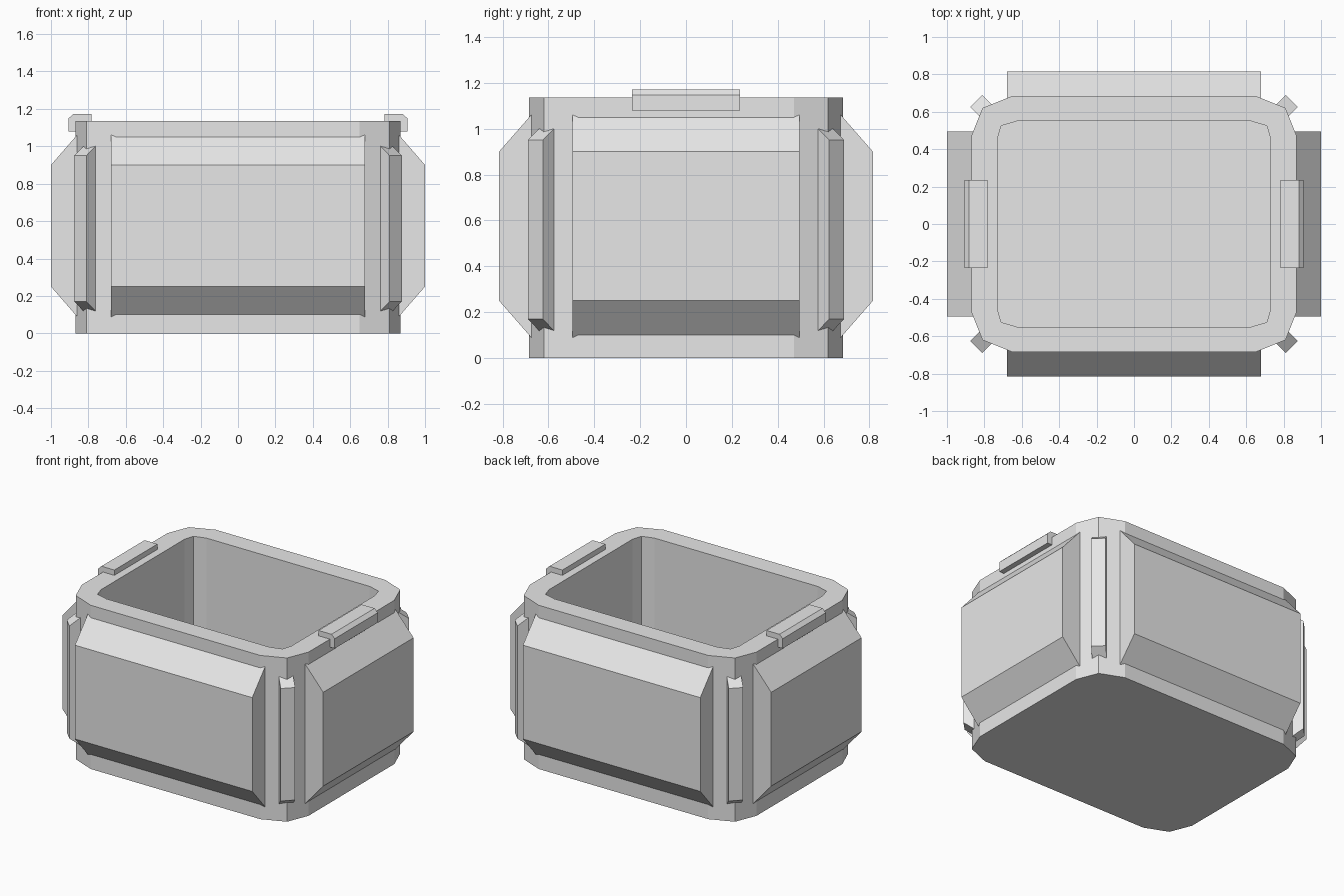
import bpy, bmesh
from math import atan2
from mathutils import Matrix, Vector

if "Cube" in bpy.data.objects:
    bpy.data.objects.remove(bpy.data.objects["Cube"], do_unlink=True)

grey = bpy.data.materials.new("light_grey")
grey.use_nodes = True
grey.diffuse_color = (0.8, 0.8, 0.8, 1)
grey.node_tree.nodes["Principled BSDF"].inputs["Base Color"].default_value = (0.8, 0.8, 0.8, 1)


def finish(name, bm, matrix=None):
    bmesh.ops.recalc_face_normals(bm, faces=bm.faces)
    mesh = bpy.data.meshes.new(name)
    bm.to_mesh(mesh)
    bm.free()
    mesh.materials.append(grey)
    obj = bpy.data.objects.new(name, mesh)
    bpy.context.collection.objects.link(obj)
    if matrix:
        obj.matrix_world = matrix
    return obj


def loft(name, rings, matrix=None):
    """Join rings of equal length and cap both ends."""
    bm = bmesh.new()
    loops = [[bm.verts.new(p) for p in ring] for ring in rings]
    n = len(loops[0])
    for a, b in zip(loops, loops[1:]):
        for i in range(n):
            j = (i + 1) % n
            bm.faces.new((a[i], a[j], b[j], b[i]))
    bm.faces.new(loops[0])
    bm.faces.new(loops[-1])
    return finish(name, bm, matrix)


def outline(corner, z):
    """Mirror the points of one corner into a full closed outline."""
    back = corner[::-1]
    pts = corner + [(-x, y) for x, y in back]
    pts += [(-x, -y) for x, y in corner] + [(x, -y) for x, y in back]
    return [(x, y, z) for x, y in pts]


def prism(name, profile, half_width, direction, centre=(0, 0)):
    """Extrude an (outward, height) profile sideways and face it in a direction."""
    rings = [[(out, side, z) for out, z in profile] for side in (-half_width, half_width)]
    turn = Matrix.Rotation(atan2(direction[1], direction[0]), 4, "Z")
    return loft(name, rings, Matrix.Translation(Vector((*centre, 0))) @ turn)


# Open container with chamfered corners
HEIGHT = 1.135
outer = [(0.87, 0.47), (0.81, 0.62), (0.65, 0.685)]
inner = [(0.73, 0.455), (0.71, 0.525), (0.625, 0.55)]
loft("container", [outline(outer, 0), outline(outer, HEIGHT),
                   outline(inner, HEIGHT), outline(inner, 0.13)])

# Raised wall panels with sloped top and bottom
end_profile = [(0.8, 0.02), (1.0, 0.25), (1.0, 0.9), (0.8, 1.13)]
long_profile = [(0.64, 0.05), (0.815, 0.25), (0.815, 0.9), (0.64, 1.1)]
for side, sign in (("left", 1), ("right", -1)):
    prism(side + "_panel", end_profile, 0.495, (sign, 0))
for side, sign in (("back", 1), ("front", -1)):
    prism(side + "_panel", long_profile, 0.68, (0, sign))

# Diagonal corner ribs
rib_profile = [(-0.15, 0.06), (0, 0.17), (0, 0.95), (-0.15, 1.06)]
for side, sx in (("left", 1), ("right", -1)):
    for end, sy in (("back", 1), ("front", -1)):
        prism(f"{end}_{side}_corner_rib", rib_profile, 0.046,
              (sx, sy), (sx * 0.843, sy * 0.657))

# Rim clips on the two short sides
clip_profile = [(0.783, 1.08), (0.907, 1.08), (0.907, 1.148), (0.882, 1.172), (0.783, 1.172)]
for side, sign in (("left", 1), ("right", -1)):
    prism(side + "_rim_clip", clip_profile, 0.236, (sign, 0))
